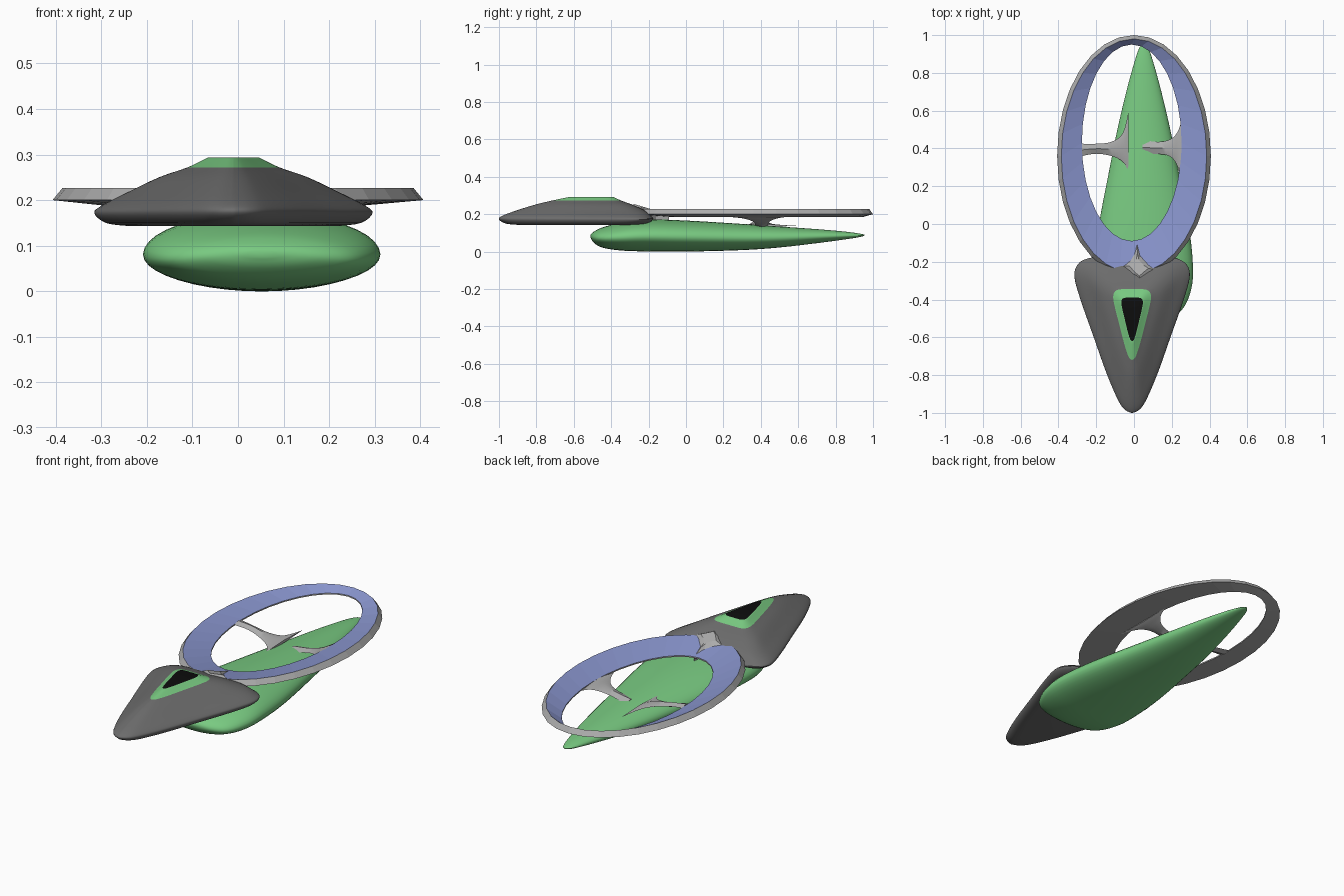
import bpy, bmesh, math
from mathutils import Vector

if "Cube" in bpy.data.objects:
    bpy.data.objects.remove(bpy.data.objects["Cube"], do_unlink=True)


def material(name, r, g, b):
    m = bpy.data.materials.new(name)
    m.use_nodes = True
    m.diffuse_color = (r, g, b, 1)
    m.node_tree.nodes["Principled BSDF"].inputs["Base Color"].default_value = (r, g, b, 1)
    return m


HULL = material("dark grey", 0.15, 0.15, 0.15)
GREEN = material("green", 0.19, 0.59, 0.22)
BLACK = material("black", 0.004, 0.004, 0.004)
BLUE = material("periwinkle blue", 0.25, 0.30, 0.61)
GREY = material("light grey", 0.42, 0.42, 0.42)


def spline(points, steps):
    """Smooth open curve through tuples of any length."""
    pts = [Vector(p) for p in points]
    pts = [pts[0]] + pts + [pts[-1]]
    out = []
    for a, b, c, d in zip(pts, pts[1:], pts[2:], pts[3:]):
        for i in range(steps):
            t = i / steps
            out.append(b + (c - a) * (t / 2) + (a * 2 - b * 5 + c * 4 - d) * (t * t / 2)
                       + (b * 3 - a - c * 3 + d) * (t ** 3 / 2))
    return out + [pts[-1]]


def loft(name, loops, mats, rule=None, caps=True, closed=False, smooth=None):
    """Skin matching loops; rule(band index) picks the material slot."""
    bm = bmesh.new()
    rows = [[bm.verts.new(p) for p in loop] for loop in loops]
    n = len(rows[0])
    for k in range(len(rows) if closed else len(rows) - 1):
        a, b = rows[k], rows[(k + 1) % len(rows)]
        for i in range(n):
            j = (i + 1) % n
            f = bm.faces.new((a[i], a[j], b[j], b[i]))
            f.material_index = rule(k) if rule else 0
    if caps and not closed:
        bm.faces.new(rows[0])
        bm.faces.new(rows[-1]).material_index = rule(len(rows)) if rule else 0
    bmesh.ops.recalc_face_normals(bm, faces=bm.faces)
    me = bpy.data.meshes.new(name)
    bm.to_mesh(me)
    bm.free()
    for m in mats:
        me.materials.append(m)
    ob = bpy.data.objects.new(name, me)
    bpy.context.collection.objects.link(ob)
    if smooth:
        bpy.ops.object.select_all(action='DESELECT')
        ob.select_set(True)
        bpy.context.view_layer.objects.active = ob
        bpy.ops.object.shade_smooth_by_angle(angle=math.radians(smooth))
    return ob


# Upper hull: stacked teardrop outlines, green crown and black flat top
side = spline([(0, 0), (.02, .12), (.08, .24), (.25, .44), (.5, .68), (.72, .89),
               (.87, 1), (.95, .95), (.99, .78), (1, .5), (1, 0)], 4)
drop = [(t, w) for t, w in side] + [(t, -w) for t, w in side[-2:0:-1]]
layers = spline([(.143, -.9, -.25, .23), (.15, -.965, -.205, .28), (.172, -1, -.175, .305),
                 (.19, -.985, -.187, .285), (.217, -.915, -.215, .232),
                 (.25, -.81, -.285, .163), (.272, -.72, -.345, .10),
                 (.293, -.62, -.39, .057)], 4)
loft("upper_hull",
     [[(-.01 + w * half, y0 + (y1 - y0) * t, z) for t, w in drop] for z, y0, y1, half in layers],
     [HULL, GREEN, BLACK],
     lambda k: 2 if k >= len(layers) else (1 if k >= len(layers) - 5 else 0), smooth=40)

# Lower hull: oval sections along y (y, half width, bottom, top)
stations = spline([(-.51, .03, .075, .09), (-.495, .13, .05, .105), (-.45, .205, .022, .128),
                   (-.35, .25, .006, .155), (-.22, .26, .001, .172), (0, .237, 0, .166),
                   (.3, .18, .008, .148), (.5, .14, .022, .134), (.7, .093, .045, .12),
                   (.85, .052, .065, .107), (.93, .025, .078, .096), (.955, .005, .086, .09)], 4)


def oval(y, half, low, high, sides=40):
    mid = low + (high - low) * .47
    loop = []
    for i in range(sides):
        a = 2 * math.pi * i / sides
        s = math.sin(a)
        loop.append((.052 + half * math.cos(a), y, mid + s * (high - mid if s > 0 else mid - low)))
    return loop


loft("lower_hull", [oval(*s) for s in stations], [GREEN], smooth=60)


# Ring: flat faceted band, blue dished top and grey rim and underside
def ellipse(cx, cy, rx, ry, z, sides=32):
    angles = [2 * math.pi * i / sides for i in range(sides)]
    return [(cx + rx * math.cos(a), cy + ry * math.sin(a), z) for a in angles]


loft("ring", [ellipse(0, .36, .407, .64, .2), ellipse(0, .36, .385, .62, .227),
              ellipse(-.012, .43, .264, .52, .193), ellipse(-.012, .43, .264, .52, .186)],
     [GREY, BLUE], lambda k: 1 if k == 1 else 0, closed=True)


# Pylons: flared struts (x, y front, y back, z, thickness)
def strut(name, rows):
    loops = []
    for x, y0, y1, z, th in spline(rows, 4):
        ym, h = (y0 + y1) / 2, th / 2
        loops.append([(x, y0, z), (x, ym, z - h), (x, y1, z), (x, ym, z + h)])
    loft(name, loops, [GREY], smooth=35)


strut("left_pylon", [(.045, .365, .445, .13, .03), (.13, .37, .435, .145, .025),
                     (.195, .355, .45, .162, .025), (.232, .3, .49, .178, .025),
                     (.255, .2, .56, .188, .012)])
strut("right_pylon", [(-.275, .36, .425, .19, .02), (-.2, .372, .425, .178, .025),
                      (-.12, .36, .435, .16, .025), (-.06, .33, .48, .145, .025),
                      (-.03, .28, .59, .138, .015)])

# Neck: star-shaped saddle sloping from the upper hull down to the ring
star = [(.015, -.09), (.035, -.16), (.1, -.215), (.16, -.25), (.12, -.275), (.04, -.33),
        (-.02, -.29), (-.09, -.225), (-.03, -.19), (0, -.15)]
loft("neck", [[(x, y, z) for x, y in star] for z in (.16,)]
     + [[(x, y, .19 - .2 * (y + .09) - .12 * abs(x - .015)) for x, y in star]]
     + [[(.02 + (x - .02) * .4, -.22 + (y + .22) * .5, .237 - .15 * (y + .22)) for x, y in star]],
     [GREY])
